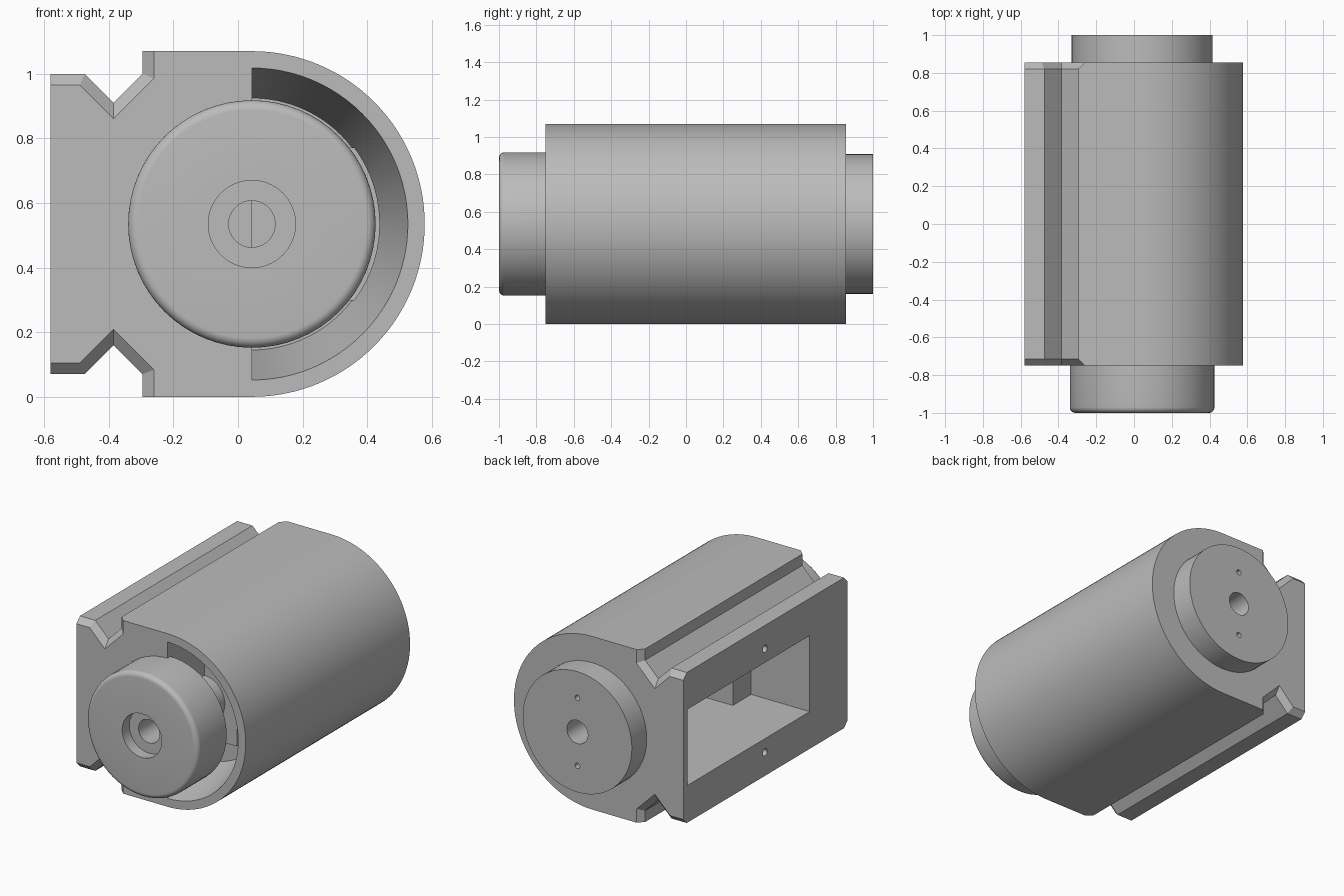
import bpy, bmesh, math
from math import pi, cos, sin

cube = bpy.data.objects.get("Cube")
if cube:
    bpy.data.objects.remove(cube, do_unlink=True)

CX, CZ = 0.043, 0.535          # main axis
FRONT, BACK = -0.75, 0.855     # ends of the housing
CHAMFER = 0.035

grey = bpy.data.materials.new("machined_grey")
grey.use_nodes = True
colour = (0.5, 0.5, 0.5, 1)
grey.diffuse_color = colour
grey.node_tree.nodes["Principled BSDF"].inputs["Base Color"].default_value = colour


def arc(r, start=0.0, end=2 * pi, n=64, cx=CX, cz=CZ, closed=True):
    steps = n if closed else n + 1
    return [(cx + r * cos(start + (end - start) * i / n),
             cz + r * sin(start + (end - start) * i / n)) for i in range(steps)]


def loft(name, layers):
    """Skin a list of (y, xz outline) sections and cap both ends."""
    bm = bmesh.new()
    rings = [[bm.verts.new((x, y, z)) for x, z in pts] for y, pts in layers]
    for a, b in zip(rings, rings[1:]):
        for i in range(len(a)):
            j = (i + 1) % len(a)
            bm.faces.new((a[i], a[j], b[j], b[i]))
    bm.faces.new(rings[0])
    bm.faces.new(rings[-1])
    bmesh.ops.recalc_face_normals(bm, faces=bm.faces)
    mesh = bpy.data.meshes.new(name)
    bm.to_mesh(mesh)
    bm.free()
    mesh.materials.append(grey)
    ob = bpy.data.objects.new(name, mesh)
    bpy.context.collection.objects.link(ob)
    return ob


def turned(name, profile, n=64, cz=CZ):
    return loft(name, [(y, arc(r, n=n, cz=cz)) for r, y in profile])


def block(name, x0, x1, y0, y1, z0, z1):
    rect = [(x0, z0), (x1, z0), (x1, z1), (x0, z1)]
    return loft(name, [(y0, rect), (y1, rect)])


def activate(ob):
    bpy.ops.object.select_all(action='DESELECT')
    ob.select_set(True)
    bpy.context.view_layer.objects.active = ob


def cut(ob, cutter):
    cutter.hide_render = True
    mod = ob.modifiers.new("cut", 'BOOLEAN')
    mod.operation, mod.solver, mod.object = 'DIFFERENCE', 'EXACT', cutter
    activate(ob)
    bpy.ops.object.modifier_apply(modifier=mod.name)
    bpy.data.objects.remove(cutter, do_unlink=True)


def housing_outline(c):
    """Round right side, V-grooved rail on the left, grooves sunk by c."""
    drop = c * 0.4
    rail = [(-0.295 + c, 1.07), (-0.295 + c, 1.0 - drop), (-0.385, 0.91 - c * 1.4),
            (-0.475 - drop, 1.0 - c), (-0.58, 1.0 - c)]
    lower = [(x, 2 * CZ - z) for x, z in reversed(rail)]
    return arc(0.535, -pi / 2, pi / 2, 64, closed=False) + rail + lower


# Housing with chamfered rail ends
housing = loft("housing", [
    (FRONT, housing_outline(CHAMFER)), (FRONT + CHAMFER, housing_outline(0)),
    (BACK - CHAMFER, housing_outline(0)), (BACK, housing_outline(CHAMFER))])

# Rectangular window from the left face
cut(housing, block("window_cutter", -0.7, 0.445, -0.38, 0.815, 0.30, 0.77))

# Half-round tapered pocket behind the knob
pocket = [(y, arc(r, -pi / 2, pi / 2, 48, closed=False))
          for y, r in ((-0.8, 0.483), (FRONT, 0.483), (-0.36, 0.39))]
cut(housing, loft("pocket_cutter", pocket))

# Back bore and the two screw holes beside the window
cut(housing, turned("bore_cutter", [(0.072, 0.7), (0.072, 0.95)], 32))
for z in (CZ + 0.32, CZ - 0.32):
    hole = loft("screw_cutter", [(-0.25, arc(0.022, n=16, cx=0, cz=0)),
                                 (0.25, arc(0.022, n=16, cx=0, cz=0))])
    hole.rotation_euler.z = pi / 2
    hole.location = (-0.58, 0.057, z)
    bpy.context.view_layer.update()
    cut(housing, hole)

# Bearing block inside the window
bearing = block("bearing_block", -0.18, 0.265, -0.39, -0.20, 0.295, 0.775)

# Front knob with rounded rim, counterbore, blind bore and shaft
rim = [(0.353 + 0.03 * sin(a), -0.97 - 0.03 * cos(a))
       for a in (pi / 2 * i / 6 for i in range(7))]
knob = turned("front_knob", [(0.072, -0.6), (0.072, -0.93), (0.135, -0.93), (0.135, -1.0)]
              + rim + [(0.383, -0.72), (0.14, -0.72), (0.14, -0.25)])

# Back boss with bore and pin holes
boss = turned("back_boss", [(0.373, 0.84), (0.373, 1.0)])
cut(boss, turned("boss_bore_cutter", [(0.072, 0.7), (0.072, 1.1)], 32))
for dz in (0.21, -0.21):
    cut(boss, turned("pin_cutter", [(0.017, 0.9), (0.017, 1.1)], 16, CZ + dz))

for ob in (housing, bearing, knob, boss):
    activate(ob)
    bpy.ops.object.shade_smooth_by_angle(angle=math.radians(30))
